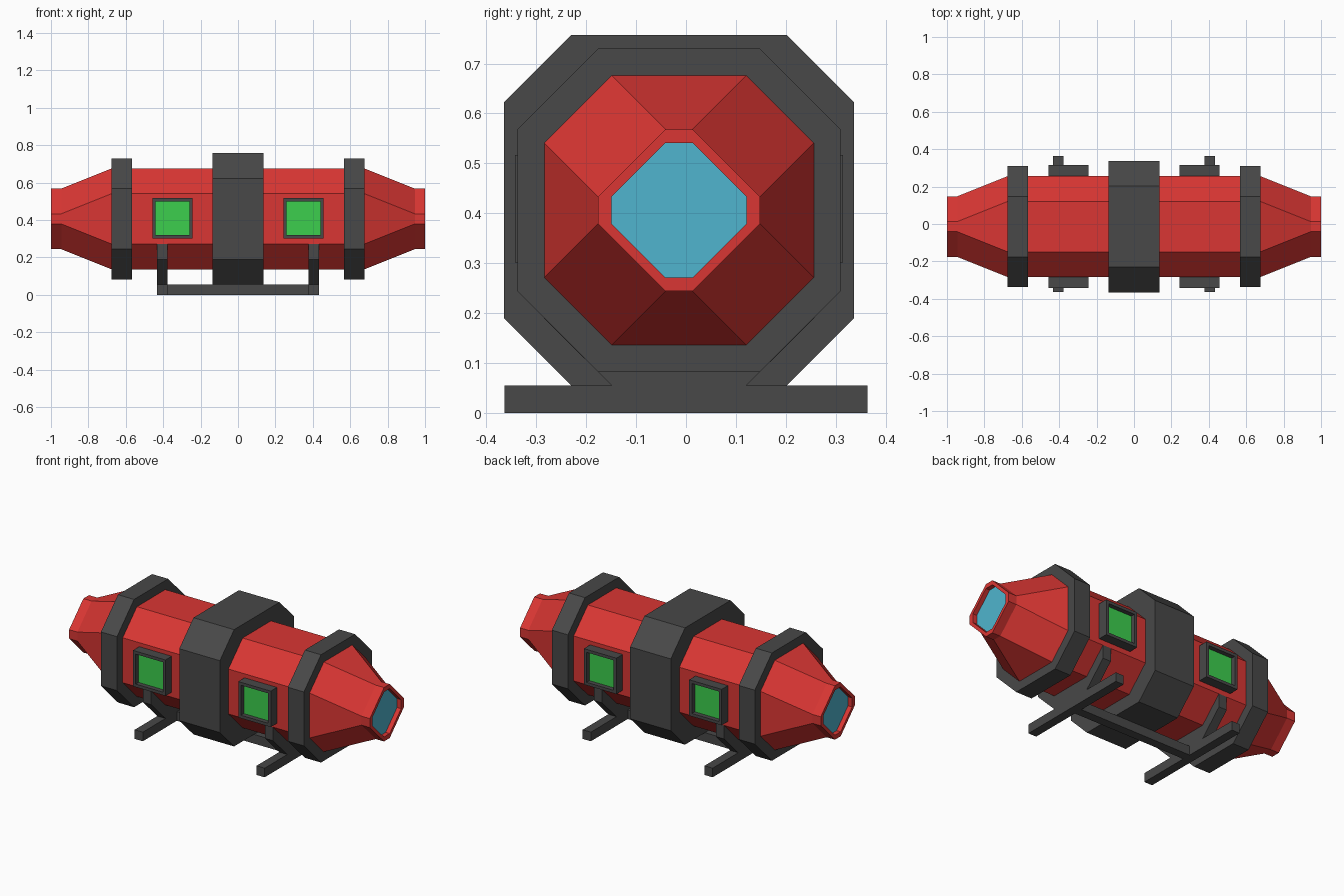
import bpy, bmesh

if "Cube" in bpy.data.objects:
    bpy.data.objects.remove(bpy.data.objects["Cube"])

YC, ZC = -0.014, 0.406   # axis of the hull


def material(name, rgb):
    m = bpy.data.materials.new(name)
    m.diffuse_color = (*rgb, 1)
    m.use_nodes = True
    m.node_tree.nodes["Principled BSDF"].inputs["Base Color"].default_value = m.diffuse_color
    return m


RED = material("red", (0.70, 0.037, 0.033))
DARK = material("dark_grey", (0.065, 0.065, 0.065))
GREEN = material("green", (0.045, 0.62, 0.075))
BLUE = material("blue", (0.08, 0.46, 0.62))


def loft(name, rings, mats, closed=False, cap_mats=(0, 0)):
    """Skin a list of equal-length point rings; cap the ends or close the loop."""
    bm = bmesh.new()
    vs = [[bm.verts.new(p) for p in ring] for ring in rings]
    n = len(vs[0])
    pairs = list(zip(vs, vs[1:])) + ([(vs[-1], vs[0])] if closed else [])
    for a, b in pairs:
        for i in range(n):
            j = (i + 1) % n
            bm.faces.new((a[i], a[j], b[j], b[i]))
    if not closed:
        for ring, mi in zip((vs[0], vs[-1]), cap_mats):
            bm.faces.new(ring).material_index = mi
    bmesh.ops.recalc_face_normals(bm, faces=bm.faces)
    me = bpy.data.meshes.new(name)
    bm.to_mesh(me)
    bm.free()
    for m in mats:
        me.materials.append(m)
    ob = bpy.data.objects.new(name, me)
    bpy.context.collection.objects.link(ob)
    return ob


def octagon(x, r, f):
    """Octagon across x: half-width r, half-length f of the straight sides."""
    pts = [(r, -f), (r, f), (f, r), (-f, r), (-r, f), (-r, -f), (-f, -r), (f, -r)]
    return [(x, YC + a, ZC + b) for a, b in pts]


def band(name, x0, x1, r, f):
    inner = (0.268, 0.134)
    loft(name, [octagon(x0, *inner), octagon(x0, r, f),
                octagon(x1, r, f), octagon(x1, *inner)], [DARK], closed=True)


def box(name, x, y, z):
    loft(name, [[(a, y[0], z[0]), (a, y[1], z[0]), (a, y[1], z[1]), (a, y[0], z[1])]
                for a in x], [DARK])


# Hull with tapered noses and recessed blue end windows
half = [(0.675, 0.27, 0.135), (0.945, 0.162, 0.027), (1.0, 0.162, 0.027),
        (1.0, 0.135, 0.027), (0.973, 0.135, 0.027)]
profile = [(-x, r, f) for x, r, f in reversed(half)] + half
loft("hull", [octagon(*p) for p in profile], [RED, BLUE], cap_mats=(1, 1))

# Bands around the hull
band("middle_band", -0.135, 0.135, 0.351, 0.216)
band("left_band", -0.675, -0.568, 0.324, 0.162)
band("right_band", 0.568, 0.675, 0.324, 0.162)

# Framed green side windows
for sx, xn in ((-1, "left"), (1, "right")):
    for sy, yn in ((-1, "front"), (1, "back")):
        rings = [[(sx * 0.35 + a * h, YC + sy * d, 0.409 + b * h)
                  for a, b in ((-1, -1), (1, -1), (1, 1), (-1, 1))]
                 for h, d in ((0.108, 0.265), (0.108, 0.329), (0.09, 0.329), (0.09, 0.302))]
        loft(f"{yn}_{xn}_window", rings, [DARK, GREEN], cap_mats=(0, 1))

# Stand: two feet with cradles, joined by a cross bar
cradle = [(-0.135, -0.351), (-0.271, -0.216), (-0.271, -0.135), (-0.135, -0.269),
          (0.135, -0.269), (0.271, -0.135), (0.271, -0.216), (0.135, -0.351)]
for s, side in ((-1, "left"), (1, "right")):
    x = (s * 0.405 - 0.027, s * 0.405 + 0.027)
    box(f"{side}_foot", x, (-0.364, 0.364), (0, 0.055))
    loft(f"{side}_cradle", [[(a, YC + y, ZC + z) for y, z in cradle] for a in x], [DARK])
box("cross_bar", (-0.378, 0.378), (-0.041, 0.013), (0, 0.055))
